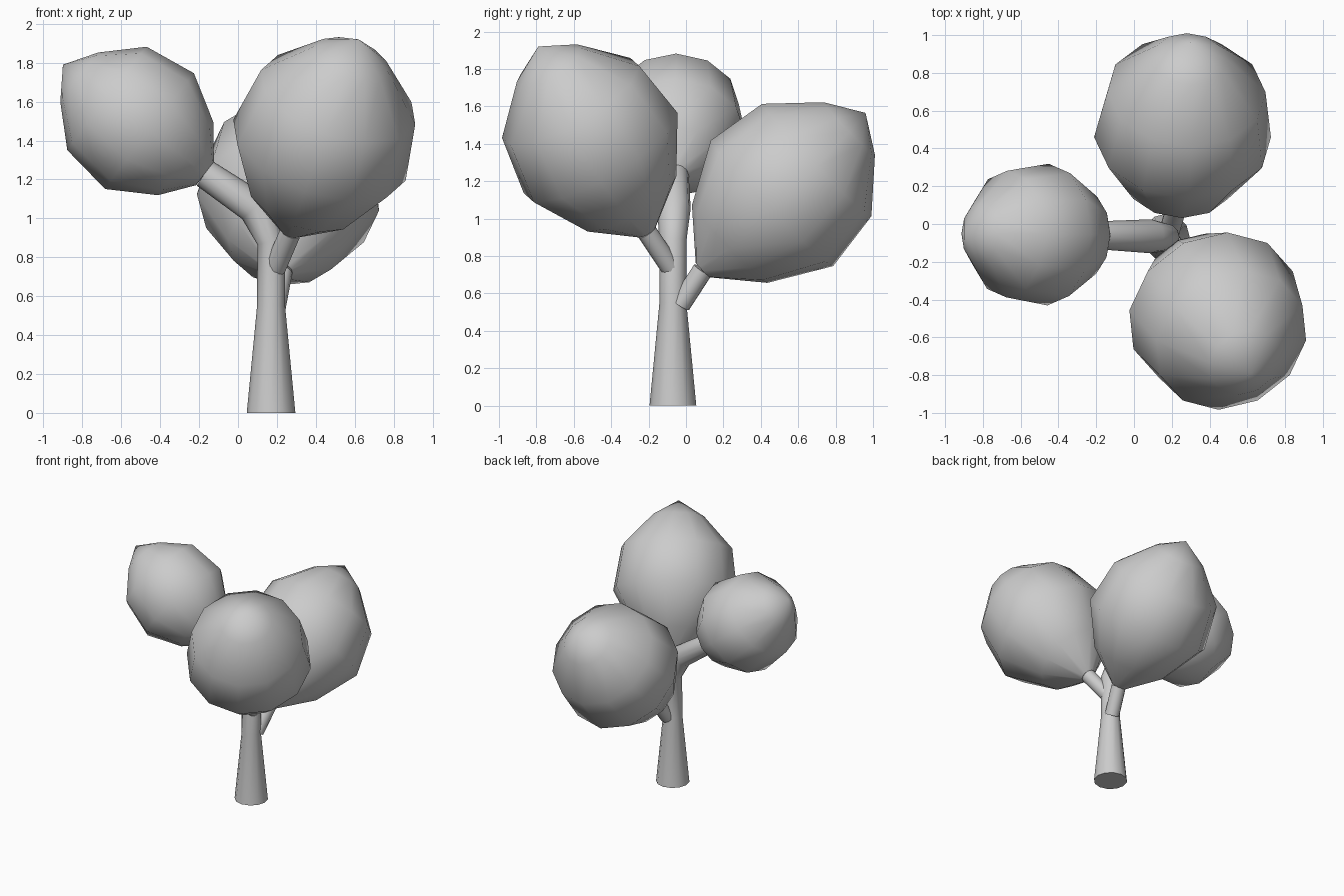
import bpy, math
from mathutils import Vector

if "Cube" in bpy.data.objects:
    bpy.data.objects.remove(bpy.data.objects["Cube"])

SIDES = 12


def tube(name, points, radii):
    """Sweep a 12-sided ring along points; a zero end radius closes to a tip."""
    pts = [Vector(p) for p in points]
    verts, faces, smooth = [], [], []
    last = len(pts) - 1
    for i, (p, r) in enumerate(zip(pts, radii)):
        if r == 0:
            verts.append(p)
            continue
        t = Vector((0, 0, 0))
        if i > 0:
            t += (p - pts[i - 1]).normalized()
        if i < last:
            t += (pts[i + 1] - p).normalized()
        t.normalize()
        a = Vector((0, 1, 0)).cross(t).normalized()
        b = t.cross(a)
        for k in range(SIDES):
            w = 2 * math.pi * k / SIDES
            verts.append(p + r * (math.cos(w) * a + math.sin(w) * b))
    for i in range(last):
        for k in range(SIDES):
            lo, lo2 = i * SIDES + k, i * SIDES + (k + 1) % SIDES
            if radii[i + 1] == 0:
                faces.append((lo, lo2, (i + 1) * SIDES))
            else:
                faces.append((lo, lo2, lo2 + SIDES, lo + SIDES))
            smooth.append(True)
    # flat end caps
    faces.append(tuple(reversed(range(SIDES))))
    smooth.append(False)
    if radii[-1] > 0:
        faces.append(tuple(range(last * SIDES, (last + 1) * SIDES)))
        smooth.append(False)
    mesh = bpy.data.meshes.new(name)
    mesh.from_pydata(verts, [], faces)
    mesh.polygons.foreach_set("use_smooth", smooth)
    mesh.update()
    obj = bpy.data.objects.new(name, mesh)
    bpy.context.collection.objects.link(obj)
    return obj


def crown(name, start, tip, profile):
    """Pointed leaf ball; profile is (fraction along axis, radius)."""
    s, e = Vector(start), Vector(tip)
    tube(name, [s.lerp(e, f) for f, r in profile], [r for f, r in profile])


# Trunk, bending over into the left branch
tube("trunk",
     [(.17, -.07, 0), (.17, -.07, .55), (.17, -.07, .88),
      (.09, -.065, 1.055), (-.17, -.06, 1.23)],
     [.125, .072, .072, .09, .075])

# Side branches
tube("front_branch", [(.18, -.07, .72), (.27, -.21, .93)], [.055, .055])
tube("back_branch", [(.19, -.03, .54), (.225, .09, .725)], [.055, .055])

# Leaf crowns
small = [(0, .075), (.135, .235), (.39, .375), (.69, .335), (.885, .16), (1, 0)]
large = [(0, .055), (.165, .29), (.425, .47), (.70, .42), (.90, .197), (1, 0)]
crown("left_crown", (-.17, -.06, 1.23), (-.90, -.05, 1.79), small)
crown("front_crown", (.27, -.21, .93), (.62, -.79, 1.92), large)
crown("back_crown", (.225, .09, .725), (.30, .96, 1.565), large)
